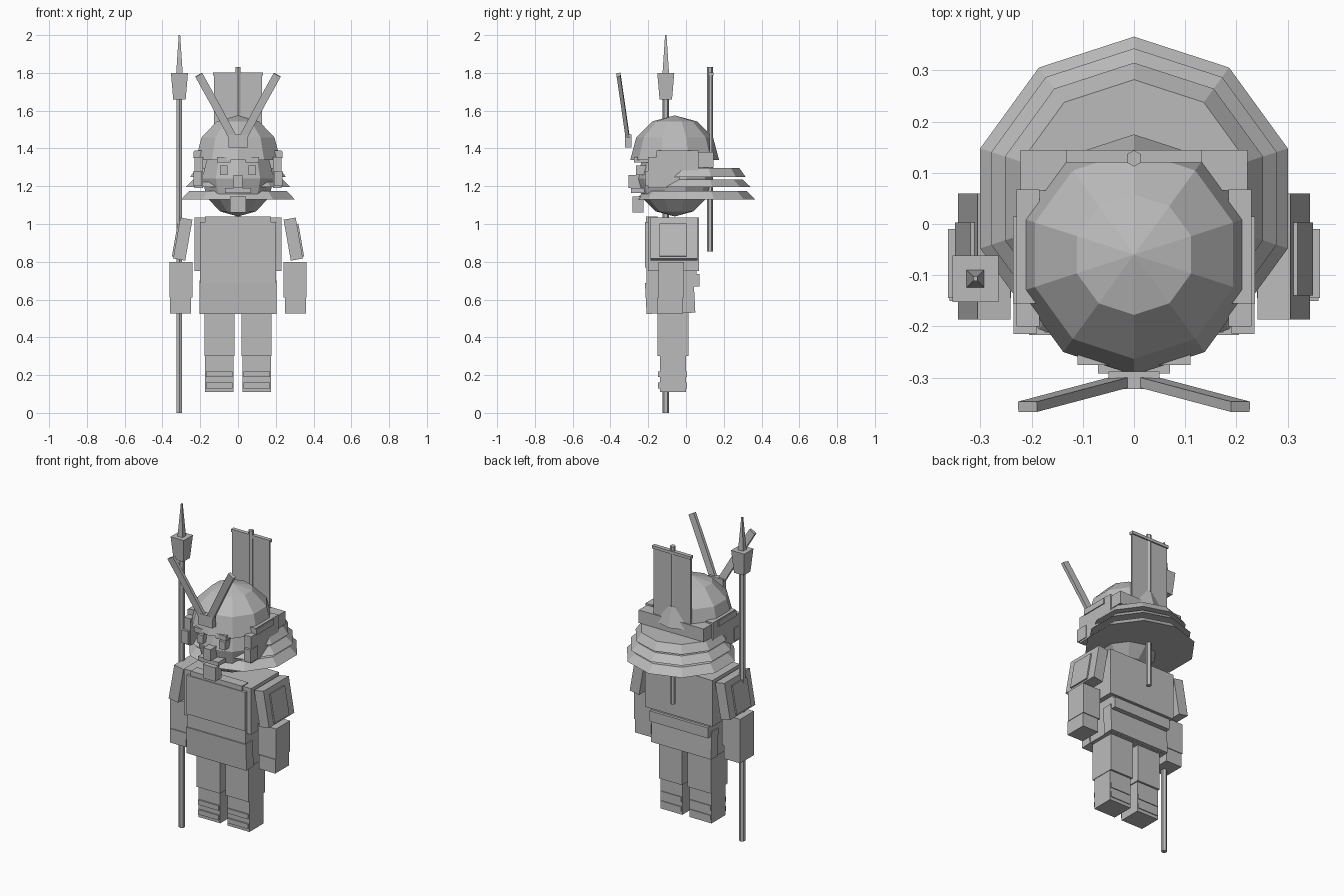
import bpy, bmesh, math
from mathutils import Matrix, Vector

if "Cube" in bpy.data.objects:
    bpy.data.objects.remove(bpy.data.objects["Cube"])

grey = bpy.data.materials.new("plain_grey")
grey.diffuse_color = (0.5, 0.5, 0.5, 1)
grey.use_nodes = True
grey.node_tree.nodes["Principled BSDF"].inputs["Base Color"].default_value = grey.diffuse_color


def finish(name, bm):
    bmesh.ops.recalc_face_normals(bm, faces=bm.faces)
    me = bpy.data.meshes.new(name)
    bm.to_mesh(me)
    bm.free()
    me.materials.append(grey)
    ob = bpy.data.objects.new(name, me)
    bpy.context.collection.objects.link(ob)
    return ob


def box(name, x, y, z, rot=0, axis='Y'):
    """Box from three (min, max) ranges, turned about its own centre."""
    bm = bmesh.new()
    bmesh.ops.create_cube(bm, size=1)
    size = [r[1] - r[0] for r in (x, y, z)]
    mid = [(r[0] + r[1]) / 2 for r in (x, y, z)]
    m = Matrix.Translation(mid) @ Matrix.Rotation(math.radians(rot), 4, axis) @ Matrix.Diagonal((*size, 1))
    bm.transform(m)
    return finish(name, bm)


def pair(name, x, y, z, rot=0, axis='Y'):
    """The same box on both sides."""
    box("left_" + name, x, y, z, rot, axis)
    box("right_" + name, (-x[1], -x[0]), y, z, -rot if axis != 'X' else rot, axis)


def cone(name, x, y, z0, z1, r0, r1, sides, turn=0):
    bm = bmesh.new()
    bmesh.ops.create_cone(bm, cap_ends=True, segments=sides, radius1=r0, radius2=r1, depth=z1 - z0)
    bm.transform(Matrix.Translation((x, y, (z0 + z1) / 2)) @ Matrix.Rotation(math.radians(turn), 4, 'Z'))
    return finish(name, bm)


def ball(name, y, z, r, upper_only=False):
    """Ten-sided low-poly ball with a corner facing the front."""
    bm = bmesh.new()
    bmesh.ops.create_uvsphere(bm, u_segments=10, v_segments=6, radius=r)
    # put one corner of the ring on the y axis
    v = max((v.co for v in bm.verts if abs(v.co.z) < 1e-4), key=lambda c: c.y)
    turn = math.pi / 2 - math.atan2(v.y, v.x)
    bm.transform(Matrix.Rotation(turn, 4, 'Z'))
    if upper_only:
        bmesh.ops.delete(bm, geom=[v for v in bm.verts if v.co.z < -1e-4], context='VERTS')
        bmesh.ops.holes_fill(bm, edges=[e for e in bm.edges if e.is_boundary], sides=0)
    bm.transform(Matrix.Translation((0, y, z)))
    return finish(name, bm)


def slab(name, outline, x0, x1):
    """Outline in (y, z) extruded along x."""
    bm = bmesh.new()
    f = bm.faces.new([bm.verts.new((x0, y, z)) for y, z in outline])
    g = bmesh.ops.extrude_face_region(bm, geom=[f])
    bmesh.ops.translate(bm, vec=(x1 - x0, 0, 0), verts=[v for v in g['geom'] if isinstance(v, bmesh.types.BMVert)])
    return finish(name, bm)


def bar(name, path, w, d):
    """Rectangular bar along a path in front of the head, as one strip."""
    bm = bmesh.new()
    rings = []
    along = (Vector(path[-1]) - Vector(path[0])).normalized()
    side = along.cross(Vector((0, 1, 0))).normalized()
    depth = along.cross(side)
    for p in path:
        rings.append([bm.verts.new(Vector(p) + side * w * a + depth * d * b)
                      for a, b in ((-.5, -.5), (.5, -.5), (.5, .5), (-.5, .5))])
    for a, b in zip(rings, rings[1:]):
        for i in range(4):
            j = (i + 1) % 4
            bm.faces.new((a[i], a[j], b[j], b[i]))
    bm.faces.new(rings[0])
    bm.faces.new(rings[-1])
    return finish(name, bm)


# Head and face
ball("head", -.06, 1.24, .2)
pair("eye", (.055, .095), (-.265, -.2), (1.26, 1.31))
pair("eyebrow", (.04, .11), (-.275, -.2), (1.325, 1.355))
box("nose", (-.025, .025), (-.305, -.22), (1.19, 1.26))
box("moustache", (-.07, .07), (-.292, -.2), (1.165, 1.19))
box("chin_beard", (-.043, .043), (-.283, -.225), (1.06, 1.145))

# Helmet
ball("helmet_dome", -.06, 1.34, .235, True)
box("helmet_rear_block", (-.222, .222), (.065, .145), (1.30, 1.38))
cheek = [(-.2, 1.355), (-.155, 1.355), (-.155, 1.39), (.067, 1.39), (.067, 1.26),
         (-.035, 1.26), (-.035, 1.215), (-.11, 1.19), (-.2, 1.19)]
for s, side in ((1, "left"), (-1, "right")):
    slab(side + "_cheek_guard", cheek, s * .185, s * .23)
    bar(side + "_horn", [(s * .012, -.305, 1.43), (s * .125, -.335, 1.64), (s * .208, -.357, 1.79)], .042, .02)
pair("cheek_flange", (.19, .235), (-.215, -.14), (1.2, 1.28))
pair("cheek_trim", (.225, .236), (-.155, .015), (1.35, 1.385))
box("horn_mount", (-.05, .05), (-.322, -.288), (1.405, 1.475))
for i, (z0, z1, r0, r1) in enumerate(((1.13, 1.175, .316, .272), (1.195, 1.235, .293, .25), (1.25, 1.297, .265, .232))):
    cone(f"neck_guard_{i + 1}", 0, .05, z0, z1, r0, r1, 10)

# Back banner
cone("banner_pole", 0, .128, .855, 1.83, .016, .016, 6)
box("banner_cloth", (-.128, .128), (.125, .137), (1.30, 1.79))
box("banner_crossbar", (-.132, .132), (.12, .145), (1.785, 1.803))

# Torso, belt and skirt plates
box("torso", (-.23, .23), (-.2, .07), (.75, 1.035))
box("breastplate", (-.2, .2), (-.217, -.19), (.77, 1.01))
box("collar", (-.175, .175), (-.212, -.15), (1.01, 1.04))
box("belt", (-.2, .2), (-.21, .055), (.67, .775))
box("hips", (-.2, .2), (-.17, .03), (.53, .72))
box("front_skirt", (-.205, .205), (-.213, -.145), (.525, .69), 3, 'X')
box("rear_skirt", (-.205, .205), (-.02, .045), (.53, .70), 3, 'X')
box("rear_belt_plate", (-.2, .2), (0, .072), (.67, .735))

# Arms
pair("shoulder_plate", (.26, .325), (-.187, .06), (.81, 1.03), -10)
pair("shoulder_badge", (.3, .335), (-.14, .003), (.825, 1.0), -10)
pair("forearm", (.24, .363), (-.145, -.01), (.61, .80))
pair("hand", (.25, .36), (-.15, -.015), (.525, .612))

# Legs and boots
pair("thigh", (.018, .178), (-.15, .012), (.30, .53))
pair("boot", (.025, .175), (-.138, 0), (.11, .30))
for z in (.13, .19):
    pair(f"boot_strap_{round(z * 100)}", (.03, .17), (-.147, .005), (z, z + .03))

# Spear
cone("spear_shaft", -.31, -.107, 0, 1.7, .017, .017, 6)
r = math.sqrt(2)
cone("spear_socket", -.31, -.107, 1.66, 1.80, .033 * r, .045 * r, 4, 45)
cone("spear_tip", -.31, -.107, 1.80, 2.0, .017 * r, .004 * r, 4, 45)
